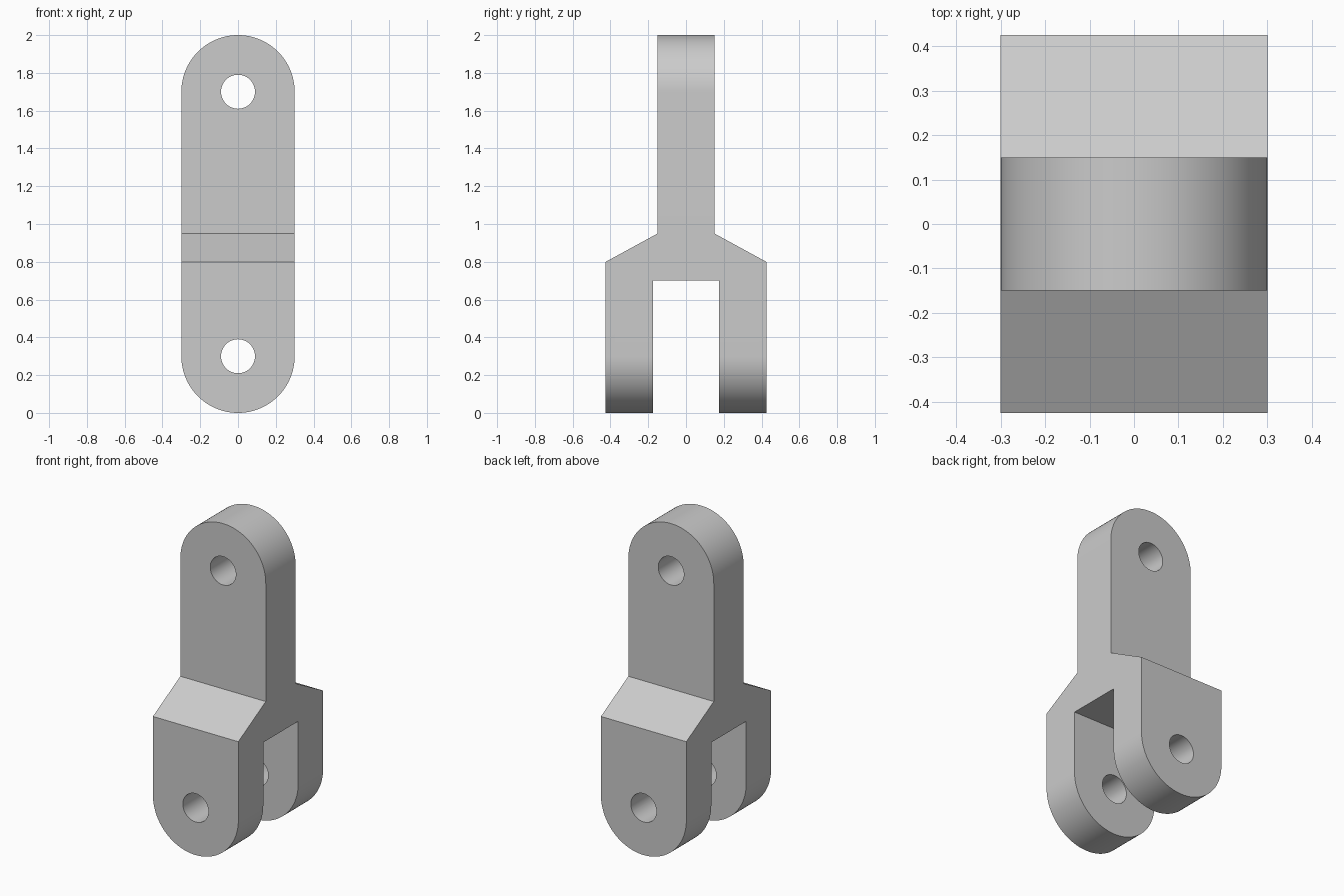
import bpy, bmesh, math
from mathutils import Vector

if "Cube" in bpy.data.objects:
    bpy.data.objects.remove(bpy.data.objects["Cube"], do_unlink=True)

HALF_WIDTH = 0.3
HOLE_RADIUS = 0.09
PIN_HEIGHTS = (0.3, 1.7)

grey = bpy.data.materials.new("light grey metal")
grey.use_nodes = True
colour = (0.6, 0.6, 0.6, 1)
grey.diffuse_color = colour
grey.node_tree.nodes["Principled BSDF"].inputs["Base Color"].default_value = colour


def prism(name, points, depth):
    """Extrude a closed outline by depth."""
    bm = bmesh.new()
    face = bm.faces.new([bm.verts.new(p) for p in points])
    ext = bmesh.ops.extrude_face_region(bm, geom=[face])
    moved = [v for v in ext["geom"] if isinstance(v, bmesh.types.BMVert)]
    bmesh.ops.translate(bm, vec=Vector(depth), verts=moved)
    bmesh.ops.recalc_face_normals(bm, faces=bm.faces)
    mesh = bpy.data.meshes.new(name)
    bm.to_mesh(mesh)
    bm.free()
    mesh.materials.append(grey)
    obj = bpy.data.objects.new(name, mesh)
    bpy.context.collection.objects.link(obj)
    return obj


def arc(z, radius, start, end, steps, y):
    """Points along an arc in the front plane."""
    angles = [start + (end - start) * i / steps for i in range(steps + 1)]
    return [(radius * math.cos(a), y, z + radius * math.sin(a)) for a in angles]


def cut(target, cutter, operation):
    cutter.hide_render = True
    mod = target.modifiers.new(cutter.name, "BOOLEAN")
    mod.operation, mod.object, mod.solver = operation, cutter, "EXACT"
    bpy.context.view_layer.objects.active = target
    bpy.ops.object.modifier_apply(modifier=mod.name)
    bpy.data.objects.remove(cutter, do_unlink=True)


# Forked side profile: tongue above, two prongs below, oversize at the ends
right_half = [(0.15, 2.1), (0.15, 0.95), (0.425, 0.8),
              (0.425, -0.1), (0.175, -0.1), (0.175, 0.7)]
outline = right_half + [(-y, z) for y, z in reversed(right_half)]
clevis = prism("clevis_link", [(-0.4, y, z) for y, z in outline], (0.8, 0, 0))

# Round both ends
low, high = PIN_HEIGHTS
stadium = (arc(high, HALF_WIDTH, 0, math.pi, 48, -0.6)
           + arc(low, HALF_WIDTH, math.pi, 2 * math.pi, 48, -0.6))
cut(clevis, prism("rounded_outline", stadium, (0, 1.2, 0)), "INTERSECT")

# Pin holes through tongue and prongs
for z in PIN_HEIGHTS:
    circle = arc(z, HOLE_RADIUS, 0, 2 * math.pi, 48, -0.6)[:-1]
    cut(clevis, prism("pin_hole", circle, (0, 1.2, 0)), "DIFFERENCE")

bpy.ops.object.select_all(action="DESELECT")
clevis.select_set(True)
bpy.context.view_layer.objects.active = clevis
bpy.ops.object.shade_smooth_by_angle(angle=math.radians(25))
